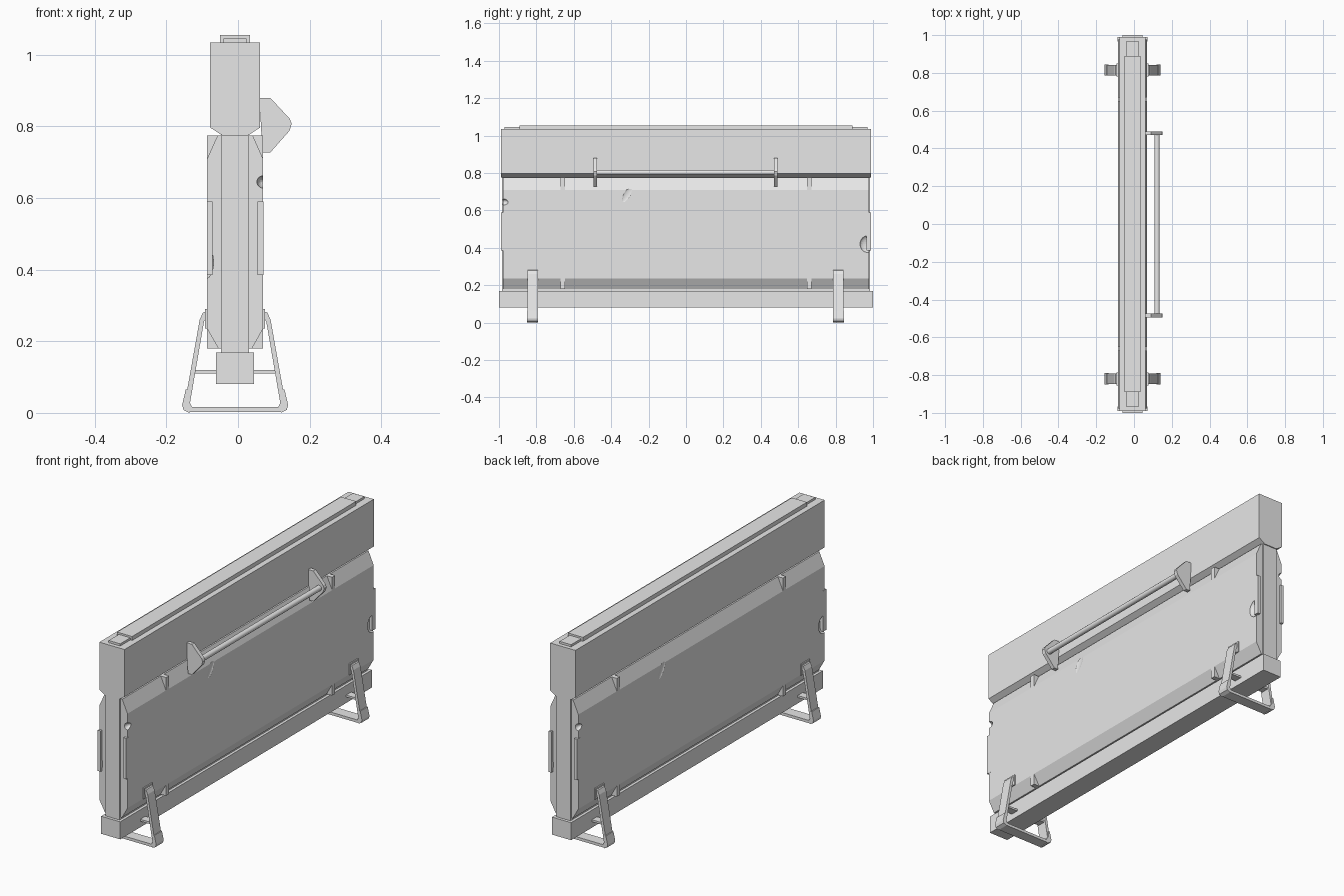
import bpy
import bmesh
from math import radians
from mathutils import Matrix, Vector

if "Cube" in bpy.data.objects:
    bpy.data.objects.remove(bpy.data.objects["Cube"])

grey = bpy.data.materials.new("light grey")
grey.use_nodes = True
grey.diffuse_color = (0.8, 0.8, 0.8, 1)
grey.node_tree.nodes["Principled BSDF"].inputs["Base Color"].default_value = (0.8, 0.8, 0.8, 1)

MID = -0.008  # x of the barrier's centre plane


def finish(name, bm):
    bmesh.ops.recalc_face_normals(bm, faces=bm.faces)
    mesh = bpy.data.meshes.new(name)
    bm.to_mesh(mesh)
    bm.free()
    mesh.materials.append(grey)
    obj = bpy.data.objects.new(name, mesh)
    bpy.context.collection.objects.link(obj)
    return obj


def extrude(name, profile, y0, y1, side=1):
    """Extrude an (offset from centre plane, z) profile along y; side -1 turns it half round."""
    bm = bmesh.new()
    face = bm.faces.new([bm.verts.new((MID + side * x, side * y0, z)) for x, z in profile])
    new = bmesh.ops.extrude_face_region(bm, geom=[face])["geom"]
    bmesh.ops.translate(bm, vec=(0, side * (y1 - y0), 0),
                        verts=[v for v in new if isinstance(v, bmesh.types.BMVert)])
    return finish(name, bm)


def box(name, x0, x1, y0, y1, z0, z1, side=1):
    return extrude(name, [(x0, z0), (x1, z0), (x1, z1), (x0, z1)], y0, y1, side)


def both(half):
    """Mirror a half profile to a closed symmetric one."""
    return half + [(-x, z) for x, z in reversed(half)]


def dent(panel, loc, size, tilt=0):
    """Press a shallow ellipsoid hollow into a panel."""
    bm = bmesh.new()
    shape = (Matrix.Translation(Vector(loc)) @ Matrix.Rotation(radians(tilt), 4, 'X')
             @ Matrix.Diagonal((*size, 1)))
    bmesh.ops.create_icosphere(bm, subdivisions=3, radius=1, matrix=shape)
    cutter = finish("dent_cutter", bm)
    cutter.hide_render = True
    cutter.hide_set(True)
    mod = panel.modifiers.new("dent", 'BOOLEAN')
    mod.operation = 'DIFFERENCE'
    mod.solver = 'EXACT'
    mod.object = cutter


# Core and beams
box("core", -0.039, 0.039, -0.985, 0.985, 0.1, 0.9)
extrude("top_beam", both([(0.036, 0.775), (0.07, 0.797), (0.07, 1.035)]), -0.99, 0.99)
box("bottom_beam", -0.053, 0.053, -1, 1, 0.08, 0.168)
box("top_cap", -0.042, 0.042, -0.89, 0.89, 1.03, 1.055)
for y in (-0.97, 0.89):
    box("cap_end", -0.032, 0.032, y, y + 0.08, 1.03, 1.046)

# Side panels, the second one turned half round
slab = [(0.038, 0.18), (0.047, 0.18), (0.078, 0.235),
        (0.078, 0.71), (0.049, 0.775), (0.038, 0.775)]
for side, word in ((1, "left"), (-1, "right")):
    panel = extrude(word + "_panel", slab, -0.978, 0.978, side)
    for y, z, size, tilt in ((-0.985, 0.645, (0.02, 0.035, 0.018), 0),
                             (0.97, 0.42, (0.02, 0.04, 0.045), 0),
                             (-0.315, 0.685, (0.006, 0.018, 0.05), -30)):
        dent(panel, (MID + side * 0.08, side * y, z), size, tilt * side)
    # Edge plates and gussets
    for y in (-0.99, 0.965):
        box(word + "_edge_plate", 0.063, 0.079, y, y + 0.025, 0.385, 0.59, side)
    for y in (-0.66, 0.66):
        extrude(word + "_top_gusset", [(0.045, 0.775), (0.078, 0.775), (0.078, 0.71)],
                y - 0.012, y + 0.012, side)
        extrude(word + "_bottom_gusset", [(0.045, 0.18), (0.078, 0.18), (0.078, 0.235)],
                y - 0.012, y + 0.012, side)

# Hand rail on the left side
for y in (-0.485, 0.48):
    extrude("rail_bracket", [(0.068, 0.88), (0.098, 0.88), (0.152, 0.822), (0.158, 0.808),
                             (0.152, 0.788), (0.098, 0.727), (0.076, 0.727)],
            y - 0.01, y + 0.01)
bm = bmesh.new()
bmesh.ops.create_cone(bm, cap_ends=True, segments=12, radius1=0.014, radius2=0.014, depth=0.96,
                      matrix=Matrix.Translation((0.122, 0, 0.803)) @ Matrix.Rotation(radians(90), 4, 'X'))
rail = finish("rail_bar", bm)
bpy.context.view_layer.objects.active = rail
rail.select_set(True)
bpy.ops.object.shade_smooth_by_angle(angle=radians(40))

# Strap feet with cuffs, tabs and cross bars
outer = [(0.077, 0.285), (0.09, 0.28), (0.099, 0.26), (0.14, 0.03), (0.138, 0.008), (0.125, 0.002)]
inner = [(0.077, 0.268), (0.087, 0.255), (0.126, 0.028), (0.12, 0.016)]
strap = both(outer) + list(reversed(both(inner)))
for y in (-0.82, 0.815):
    # The strap is one open band running from tab to tab
    extrude("foot_strap", strap, y - 0.028, y + 0.028)
    box("foot_cross_bar", -0.115, 0.115, y - 0.02, y + 0.02, 0.11, 0.12)
    for side in (-1, 1):
        extrude("foot_cuff", [(0.13, 0.065), (0.138, 0.065), (0.148, 0.022), (0.144, 0.008),
                              (0.128, 0), (0.128, 0.02)],
                side * y - 0.03, side * y + 0.03, side)
        box("foot_tab", 0.07, 0.084, side * y - 0.035, side * y + 0.035, 0.235, 0.29, side)
